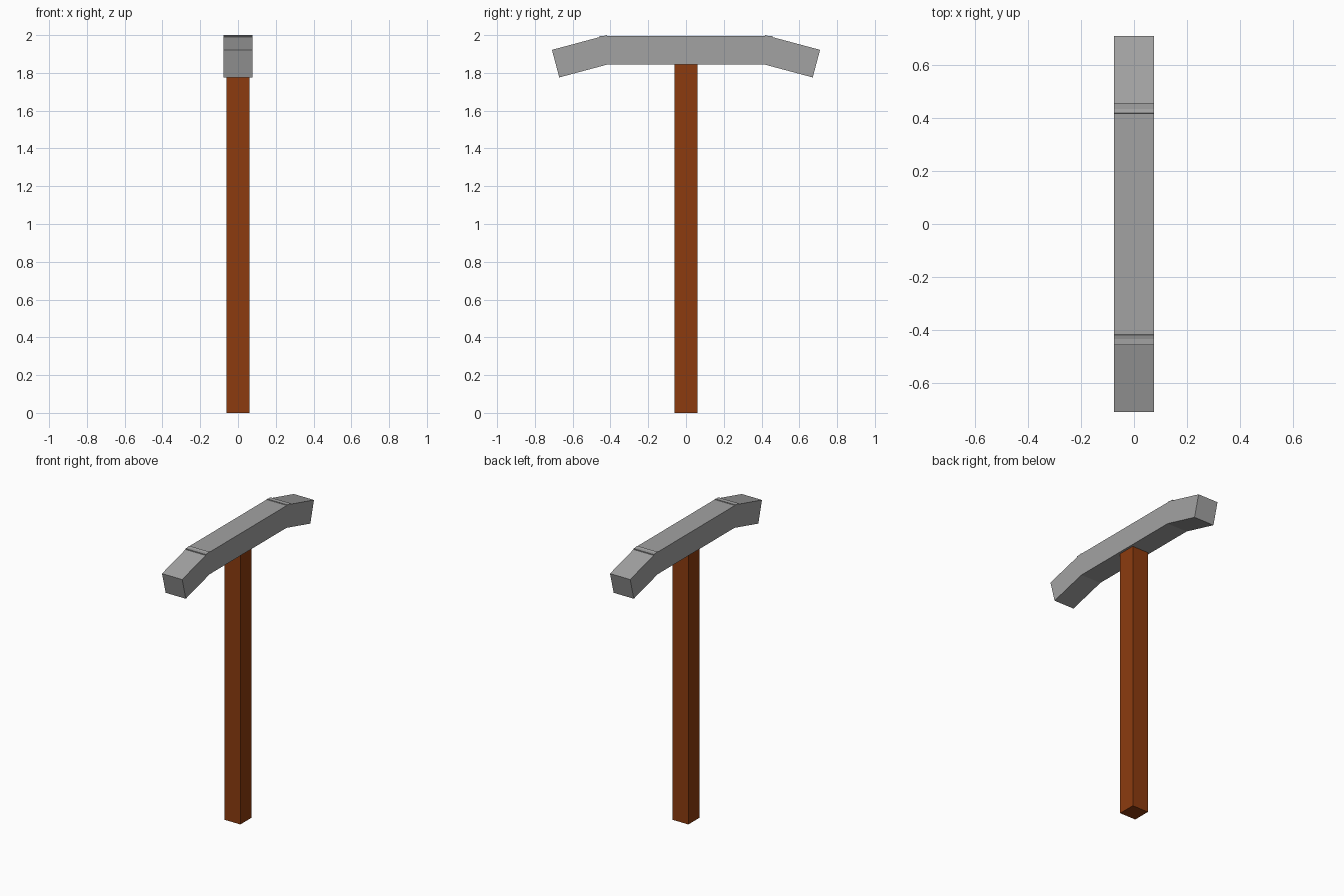
import bpy, math

if "Cube" in bpy.data.objects:
    bpy.data.objects.remove(bpy.data.objects["Cube"])


def material(name, rgb):
    m = bpy.data.materials.new(name)
    m.diffuse_color = (*rgb, 1.0)
    m.use_nodes = True
    m.node_tree.nodes["Principled BSDF"].inputs["Base Color"].default_value = m.diffuse_color
    return m


def box(name, size, centre, mat, tilt=0.0):
    bpy.ops.mesh.primitive_cube_add(size=1, location=centre, rotation=(tilt, 0, 0))
    ob = bpy.context.object
    ob.name = name
    ob.scale = size
    bpy.ops.object.transform_apply(location=True, rotation=True, scale=True)
    ob.data.materials.append(mat)
    return ob


wood = material("brown wood", (0.265, 0.044, 0.0046))
metal = material("grey metal", (0.365, 0.365, 0.365))

# Square wooden shaft, ending just inside the head
box("handle", (0.121, 0.121, 1.86), (0, 0, 0.93), wood)

# Straight middle of the head
box("head_bar", (0.152, 0.914, 0.151), (0, 0, 1.9205), metal)

# Drooping ends, their inner top corners poking slightly above the bar
for name, side in (("front_tip", -1), ("back_tip", 1)):
    box(name, (0.152, 0.302, 0.151), (0, side * 0.5445, 1.888), metal,
        tilt=-side * math.radians(15))
